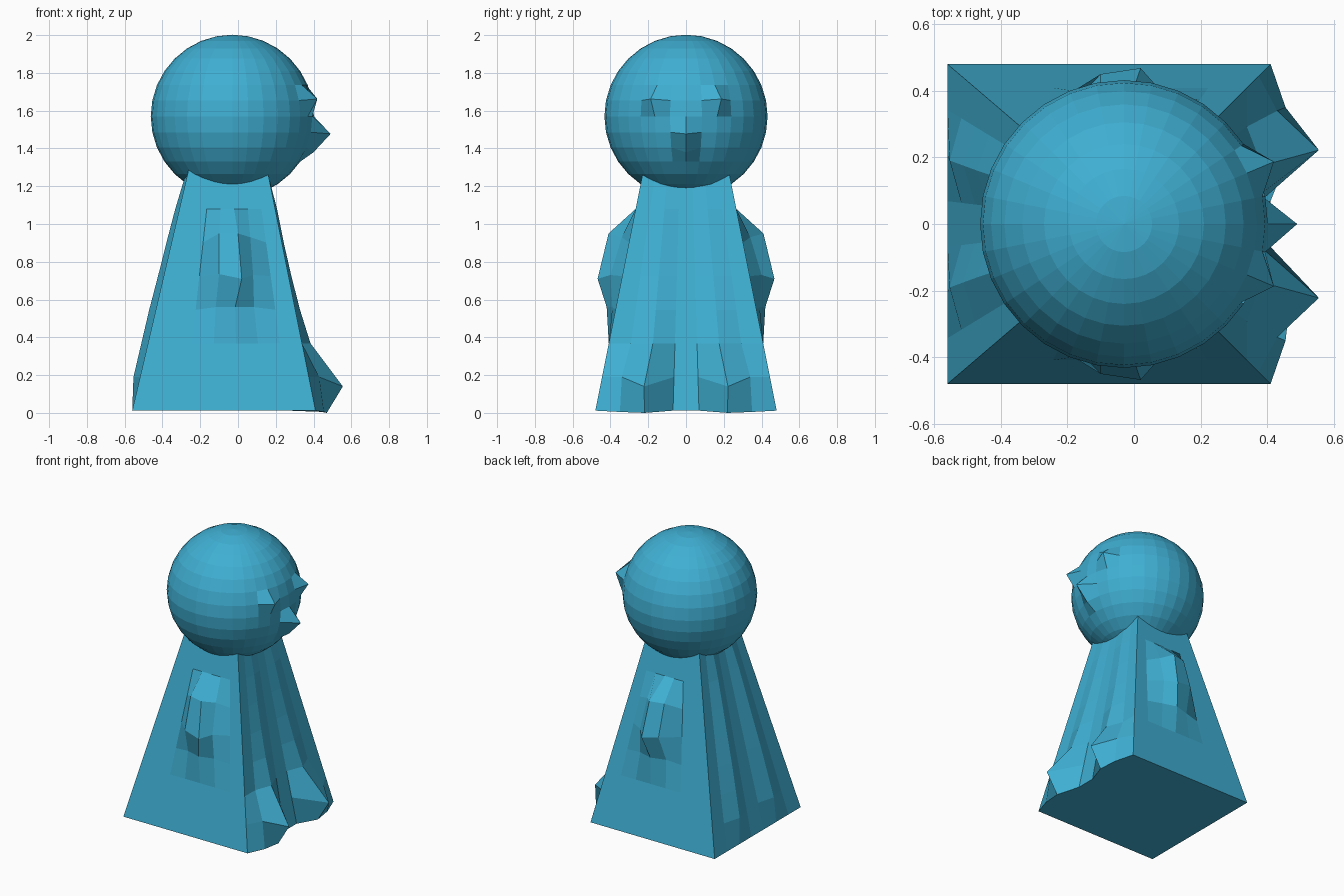
import bpy, bmesh
from mathutils import Vector

if "Cube" in bpy.data.objects:
    bpy.data.objects.remove(bpy.data.objects["Cube"])

mat = bpy.data.materials.new("blue")
mat.diffuse_color = (0.05, 0.43, 0.65, 1)
mat.use_nodes = True
mat.node_tree.nodes["Principled BSDF"].inputs["Base Color"].default_value = mat.diffuse_color


def finish(bm, name):
    bmesh.ops.recalc_face_normals(bm, faces=bm.faces)
    me = bpy.data.meshes.new(name)
    bm.to_mesh(me)
    bm.free()
    me.materials.append(mat)
    ob = bpy.data.objects.new(name, me)
    bpy.context.collection.objects.link(ob)


# Head: flat-shaded sphere with points pulled out for the nose and eyes
C, R = Vector((-0.03, 0, 1.57)), 0.432
bm = bmesh.new()
bmesh.ops.create_uvsphere(bm, u_segments=32, v_segments=16, radius=R)
bmesh.ops.translate(bm, verts=bm.verts, vec=C)


def pull(src, dst):
    s = Vector(src)
    v = min(bm.verts, key=lambda p: (p.co - s).length)
    v.co = dst


pull((0.386, 0, 1.486), (0.49, 0, 1.477))
pull((0.367, 0, 1.405), (0.40, 0, 1.38))
for s in (1, -1):
    pull((0.36, s * 0.161, 1.654), (0.42, s * 0.187, 1.662))
finish(bm, "head")

# Body: tapered four-sided robe, each side a grid of 7 columns
N, ROWS, STEP = 7, 8, 0.178
# (column, row): (x, y, z) for the bulging arms on both y sides
ARM = {(3, 5): (-0.10, 0.385, 0.95), (4, 5): (0.00, 0.41, 0.95), (5, 5): (0.065, 0.34, 0.93),
       (3, 4): (-0.10, 0.45, 0.735), (4, 4): (0.02, 0.468, 0.71), (5, 4): (0.08, 0.40, 0.73),
       (3, 3): (-0.118, 0.39, 0.56), (4, 3): (-0.015, 0.42, 0.56), (5, 3): (0.085, 0.39, 0.56)}
# feet on the +x side, by (column, row), mirrored in y
FOOT = {(1, 0): (0.455, 0.35, 0.005), (2, 0): (0.47, 0.22, 0.0),
        (1, 1): (0.43, 0.34, 0.19), (2, 1): (0.555, 0.222, 0.14)}
FOLD_FRONT = [0, 0, 0.045, 0.025, 0.015, 0.01, 0.01, 0, 0]
FOLD_BACK = [0, 0.035, 0.035, 0.035, 0.03, 0.027, 0.022, 0.01, 0]


def point(side, i, r):
    h = r * STEP
    z = 0.012 + h
    x0, x1, y = -0.56 + 0.234 * h, 0.41 - 0.2 * h, 0.48 - 0.2 * h
    t = i / N
    if side in ("left", "right"):
        s = 1 if side == "left" else -1
        if (i, r) in ARM:
            a = ARM[i, r]
            return (a[0], s * a[1], a[2])
        return (x0 + (x1 - x0) * t, s * y, z)
    yy = y * (1 - 2 * t)
    k = min(i, N - i)
    if side == "toe":
        if (k, r) in FOOT:
            f = FOOT[k, r]
            return (f[0], f[1] if i == k else -f[1], f[2])
        return (x1 + (FOLD_FRONT[r] if k == 2 else 0), yy, z)
    return (x0 - (FOLD_BACK[r] if k == 2 else 0), yy, z)


bm = bmesh.new()
for side in ("left", "right", "toe", "back"):
    g = [[bm.verts.new(point(side, i, r)) for i in range(N + 1)] for r in range(ROWS + 1)]
    for r in range(ROWS):
        for i in range(N):
            bm.faces.new((g[r][i], g[r][i + 1], g[r + 1][i + 1], g[r + 1][i]))
bmesh.ops.remove_doubles(bm, verts=bm.verts, dist=0.0005)
bmesh.ops.holes_fill(bm, edges=[e for e in bm.edges if e.is_boundary], sides=0)
finish(bm, "robe_body")
